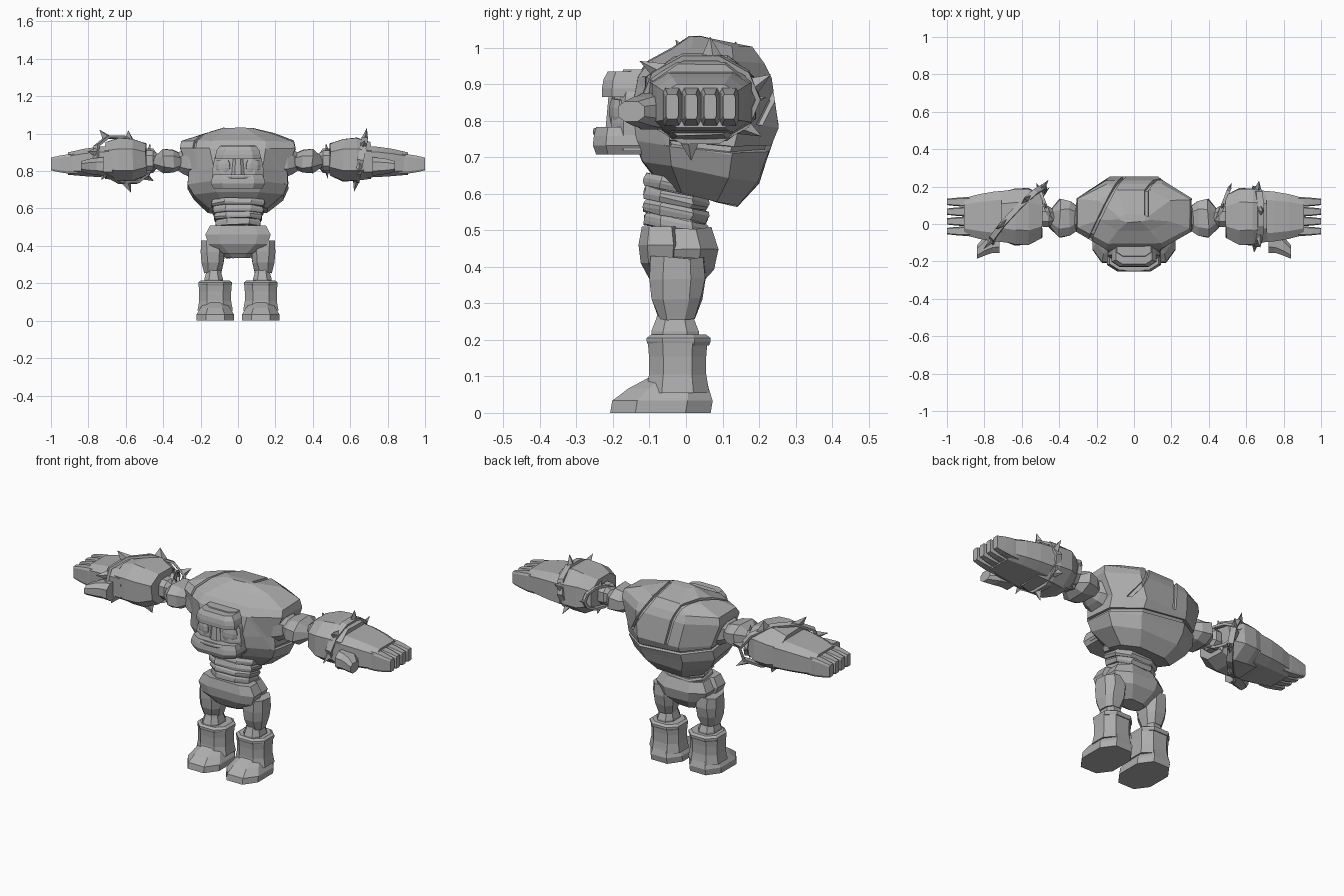
import bpy, bmesh, math, random
from mathutils import Vector, Euler

random.seed(4)
if "Cube" in bpy.data.objects:
    bpy.data.objects.remove(bpy.data.objects["Cube"])

stone = bpy.data.materials.new("grey stone")
stone.use_nodes = True
grey = (.42, .42, .42, 1)
stone.diffuse_color = grey
stone.node_tree.nodes["Principled BSDF"].inputs["Base Color"].default_value = grey


def finish(name, bm, mirror=False):
    bmesh.ops.recalc_face_normals(bm, faces=bm.faces[:])
    mesh = bpy.data.meshes.new(name)
    bm.to_mesh(mesh)
    bm.free()
    mesh.materials.append(stone)
    part = bpy.data.objects.new(name, mesh)
    bpy.context.collection.objects.link(part)
    if mirror:
        part.modifiers.new("other side", "MIRROR").use_mirror_merge = False
    return part


def outline(corner):
    """Corners of a chamfered square reaching one unit each way."""
    c = corner
    return [(1, -c), (1, c), (c, 1), (-c, 1), (-1, c), (-1, -c), (-c, -1), (c, -1)]


def skin(rings):
    """Joins rings of points into a closed, flat-faced stone."""
    bm = bmesh.new()
    loops = [[bm.verts.new(point) for point in ring] for ring in rings]
    for low, high in zip(loops, loops[1:]):
        for i in range(len(low)):
            bm.faces.new((low[i - 1], low[i], high[i], high[i - 1]))
    bm.faces.new(loops[0])
    bm.faces.new(loops[-1])
    bmesh.ops.recalc_face_normals(bm, faces=bm.faces[:])
    return bm


def chip(amount):
    return Vector([random.uniform(-amount, amount) for axis in range(3)])


def block(name, centre, size, scales=(.8, 1, 1, .8), axis="z", corner=.5,
          turn=(0, 0, 0), shift=(0, 0, 0), rough=0, mirror=False):
    """Stone with evenly spaced cross-sections, each scaled along its axis."""
    rings = []
    for i, scale in enumerate(scales):
        t = i / (len(scales) - 1)
        ring = []
        for a, b in outline(corner):
            a, b, along = a * scale / 2, b * scale / 2, t - .5
            unit = (a, b, along) if axis == "z" else (along, a, b)
            point = Vector([u * s for u, s in zip(unit, size)])
            point.rotate(Euler(turn))
            ring.append(point + Vector(centre) + Vector(shift) * t * t + chip(rough))
        rings.append(ring)
    return finish(name, skin(rings), mirror)


def groove(bm, point, normal, keep):
    """Sinks a narrow crack between two parallel cuts."""
    n, p, half = Vector(normal).normalized(), Vector(point), .009
    for offset in (-half, half):
        bmesh.ops.bisect_plane(bm, geom=bm.verts[:] + bm.edges[:] + bm.faces[:],
                               plane_co=p + n * offset, plane_no=n)
    faces = []
    for face in bm.faces:
        middle = face.calc_center_median()
        if abs((middle - p).dot(n)) < half * .95 and keep(middle):
            faces.append(face)
    bmesh.ops.inset_region(bm, faces=faces, thickness=.002, depth=-.014)


def spiked_ring(name, centre, across, up, radius_across, radius_up, width, spikes,
                length=.06, first=0, mirror=False):
    """Flat band around an arm with pyramid spikes spread evenly around it."""
    bm = bmesh.new()
    across, up, centre = Vector(across).normalized(), Vector(up).normalized(), Vector(centre)
    normal = across.cross(up).normalized()
    thick, segments = .014, 10

    def at(angle, out, side):
        return bm.verts.new(centre + across * math.cos(angle) * (radius_across + out)
                            + up * math.sin(angle) * (radius_up + out)
                            + normal * side * width / 2)

    section = ((0, -1), (thick, -1), (thick, 1), (0, 1))
    loops = [[at(i * math.tau / segments, out, side) for out, side in section]
             for i in range(segments)]
    for i in range(segments):
        a, b = loops[i - 1], loops[i]
        for j in range(4):
            bm.faces.new((a[j - 1], a[j], b[j], b[j - 1]))
    for i in range(spikes):
        angle = first + i * math.tau / spikes
        base = [at(angle + turn, thick / 3, side)
                for turn, side in ((-.2, 0), (0, -1), (.2, 0), (0, 1))]
        tip = at(angle + .1, length, 0)
        for j in range(4):
            bm.faces.new((base[j - 1], base[j], tip))
        bm.faces.new(base)
    return finish(name, bm, mirror)


# Torso: hunched boulder, widest at the shoulders, ridged on top, with sunken cracks
# Each profile point: height, half width, middle and half depth
profile = ((.59, .16, .04, .1), (.66, .24, .04, .16), (.72, .27, .04, .18),
           (.8, .265, .05, .2), (.92, .31, .05, .185), (.96, .3, .055, .16),
           (1, .19, .07, .11), (1.03, .08, .03, .02))
rings = []
for height, width, middle, depth in profile:
    lean = .8 * (.9 - height) if height < .9 else 0
    rings.append([Vector((a * width, middle + b * depth, height - lean * b * depth)) + chip(.004)
                  for a, b in outline(.48)])
torso = skin(rings)
groove(torso, (-.15, .08, .9), (.9, -.45, .1), lambda c: c.z > .76 and c.y > -.08)
groove(torso, (0, .05, .755), (.1, .1, 1), lambda c: c.y > -.06)
groove(torso, (.16, .2, .85), (.8, .1, .5), lambda c: c.y > .06 and c.z > .76)
finish("torso", torso)
block("back_plate", (-.17, .18, .83), (.11, .03, .13), turn=(0, .1, .7))

# Head: wedge skull with brow, cheeks, nose and heavy jaw
block("skull", (0, -.11, .83), (.28, .19, .22), (1, 1, .9, .65), corner=.65)
block("jaw", (0, -.165, .745), (.29, .18, .075), (.9, 1, .97, .9), corner=.6)
block("brow", (0, -.15, .9), (.24, .16, .07), (1, 1, .95, .8), corner=.65)
block("nose", (0, -.19, .83), (.07, .06, .1), (1, .9, .8, .7))
block("lower_lip", (0, -.24, .77), (.15, .03, .02))
block("cheeks", (.08, -.185, .825), (.08, .04, .07), turn=(0, .1, .3), mirror=True)
block("eyes", (.06, -.2, .875), (.05, .02, .015), turn=(0, -.15, 0), mirror=True)

# Waist: stacked slanted slabs
block("waist_core", (0, -.02, .57), (.22, .15, .2), (.9, 1, 1, 1))
for i in range(4):
    block(f"waist_slab_{i + 1}", (0, -.027, .515 + .036 * i), (.24 + .015 * i, .18, .033),
          (.95, 1, 1, .95), turn=(-.2, 0, 0), rough=.003)

# Pelvis: tapered block behind a broad front plate
block("pelvis", (0, -.015, .42), (.32, .21, .17), (.4, .85, 1, .8), rough=.004)
block("front_plate", (0, -.07, .435), (.35, .12, .15), (.45, .9, 1, .85), corner=.6)

# Legs and boots
block("thighs", (.135, -.025, .34), (.13, .15, .17), (.65, .9, 1, .95), rough=.004, mirror=True)
block("shins", (.13, -.03, .24), (.1, .13, .1), (1, 1, .8, .65), mirror=True)
block("boot_shafts", (.122, -.023, .13), (.18, .165, .15), (1.05, .95, .95, 1), mirror=True)
block("boot_cuffs", (.122, -.02, .2), (.18, .175, .03), (.95, 1, 1, .85), mirror=True)
block("feet", (.122, -.07, .05), (.2, .275, .1), (1, 1, .8, .55), shift=(0, .05, 0), mirror=True)

# Arms, thick towards the wrist
arm = {"axis": "x", "mirror": True}
block("shoulders", (.28, .03, .85), (.1, .18, .16), (1, 1, .8, .5), **arm)
block("upper_arms", (.37, .03, .85), (.16, .2, .13), (.5, .9, 1, .45), rough=.006, **arm)
block("elbows", (.47, .04, .855), (.09, .11, .11), (.6, 1, 1, .8), **arm)
block("forearms", (.6, .04, .86), (.22, .3, .23), (.75, 1, 1, .85), rough=.005, **arm)

# Hands with four broad fingers and a thumb
block("palms", (.79, .04, .85), (.24, .28, .17), (1, .95, .85, .7), corner=.65,
      shift=(0, 0, -.01), **arm)
for i in range(4):
    block(f"fingers_{i + 1}", (.93, -.038 + .052 * i, .838), (.14, .052, .105),
          (1, .98, .85, .65), corner=.75, **arm)
block("thumbs", (.775, -.09, .825), (.11, .13, .1), (1, .9, .8, .55),
      shift=(.01, -.06, 0), **arm)

# Spiked bands: a pair at the elbows, a snug left wrist band, a loose right one
spiked_ring("elbow_bands", (.475, .1, .855), (.35, .9, 0), (0, 0, 1), .09, .055, .02,
            spikes=4, length=.04, mirror=True)
spiked_ring("left_wrist_band", (.655, .04, .86), (0, 1, 0), (.2, 0, 1), .15, .115, .035,
            spikes=6, first=.3)
spiked_ring("right_wrist_band", (-.62, .05, .86), (.68, .73, 0), (-.3, 0, 1), .2, .125, .03,
            spikes=7, first=.1)
